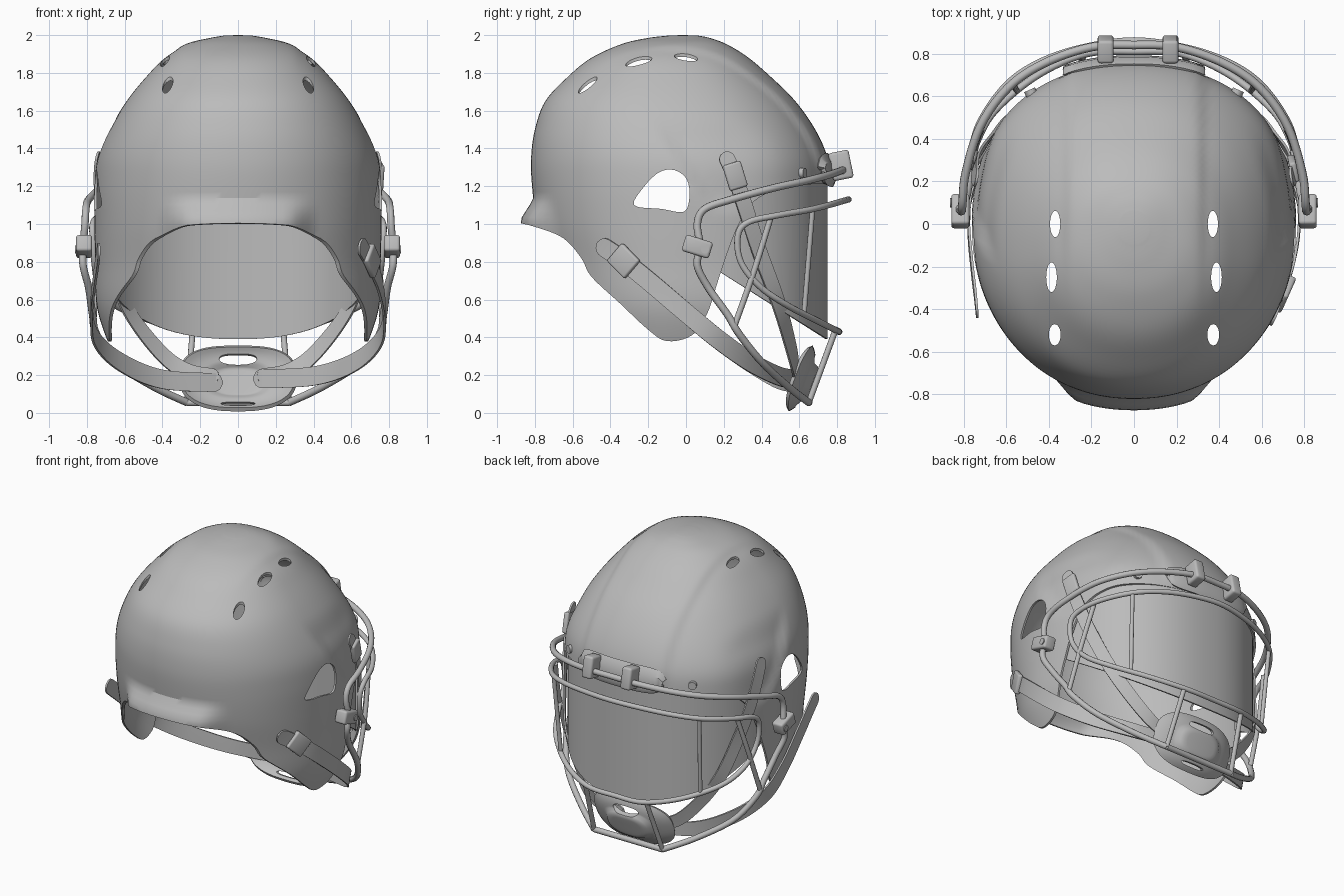
import bpy, bmesh, math
from mathutils import Vector, Matrix

if "Cube" in bpy.data.objects:
    bpy.data.objects.remove(bpy.data.objects["Cube"])

grey = bpy.data.materials.new("plain_grey")
grey.diffuse_color = (0.5, 0.5, 0.5, 1)
grey.use_nodes = True
grey.node_tree.nodes["Principled BSDF"].inputs["Base Color"].default_value = grey.diffuse_color


def step(a, b, v):
    t = max(0, min(1, (v - a) / (b - a)))
    return t * t * (3 - 2 * t)


def spline(pts, n=6, closed=False):
    """Smooth path through the points."""
    P = [Vector(p) for p in pts]
    m = len(P)
    get = (lambda i: P[i % m]) if closed else (lambda i: P[max(0, min(m - 1, i))])
    out = []
    for i in range(m if closed else m - 1):
        a, b, c, d = get(i - 1), get(i), get(i + 1), get(i + 2)
        for k in range(n):
            t = k / n
            out.append(0.5 * (2 * b + (c - a) * t + (2 * a - 5 * b + 4 * c - d) * t * t
                              + (3 * b - a - 3 * c + d) * t ** 3))
    return out if closed else out + [P[-1]]


def make(name, bm):
    bmesh.ops.recalc_face_normals(bm, faces=bm.faces[:])
    me = bpy.data.meshes.new(name)
    bm.to_mesh(me)
    bm.free()
    ob = bpy.data.objects.new(name, me)
    bpy.context.collection.objects.link(ob)
    return ob


def finish(ob, angle=35):
    """Apply modifiers or curve bevel, then smooth by angle."""
    bpy.context.view_layer.update()
    me = bpy.data.meshes.new_from_object(ob.evaluated_get(bpy.context.evaluated_depsgraph_get()))
    name = ob.name
    bpy.data.objects.remove(ob)
    new = bpy.data.objects.new(name, me)
    bpy.context.collection.objects.link(new)
    me.materials.clear()
    me.materials.append(grey)
    me.polygons.foreach_set("use_smooth", [True] * len(me.polygons))
    me.set_sharp_from_angle(angle=math.radians(angle))


def prism(bm, ring, offset):
    a = [bm.verts.new(p) for p in ring]
    b = [bm.verts.new(Vector(p) + Vector(offset)) for p in ring]
    bm.faces.new(a)
    bm.faces.new(b[::-1])
    for i in range(len(a)):
        j = (i + 1) % len(a)
        bm.faces.new((a[i], b[i], b[j], a[j]))


def thicken(ob, t, offset=-1):
    m = ob.modifiers.new("thickness", "SOLIDIFY")
    m.thickness, m.offset = t, offset


def boolean(ob, cutter, op):
    m = ob.modifiers.new("cut", "BOOLEAN")
    m.object, m.operation, m.solver = cutter, op, "EXACT"
    cutter.hide_render = True


def grid_faces(bm, rows, closed):
    for r, s in zip(rows, rows[1:]):
        n = len(r)
        for i in range(n if closed else n - 1):
            j = (i + 1) % n
            bm.faces.new((r[i], r[j], s[j], s[i]))


# Shell stations: height, half width, front and back lengths
stations = [(1.998, .07, .06, .09), (1.985, .145, .125, .19), (1.95, .265, .21, .34),
            (1.88, .385, .315, .50), (1.78, .485, .43, .625), (1.65, .59, .56, .745),
            (1.5, .68, .665, .80), (1.35, .742, .73, .82), (1.2, .76, .75, .815),
            (1.0, .76, .76, .79), (.8, .755, .77, .74), (.55, .745, .77, .68), (.3, .66, .7, .6)]


def section(w, f, b, a, yc=0):
    s, c = math.sin(a), math.cos(a)
    e = 2 / (2.12 + .16 * step(-.3, .5, c))
    return (w * math.copysign(abs(s) ** e, s),
            yc + (f - yc if c > 0 else b + yc) * math.copysign(abs(c) ** e, c))


bm = bmesh.new()
rows, N = [], 128
for z, w, f, b in spline([Vector(s) for s in stations], 6):
    row = []
    yc = -.02 - .1 * step(2.0, 1.9, z)
    yc *= step(1.25, 1.7, z)
    for i in range(N):
        x, y = section(w, f, b, 2 * math.pi * i / N, yc)
        # raised centre panel, flank recess and flared neck lip
        panel = step(.345, .285, abs(x)) * step(-.55, .05, y) * step(1.2, 1.35, z)
        d = Vector((x, y, max(0, z - 1.1))).normalized() * .02 * panel * step(.1, .35, math.hypot(x, y))
        s = y + .2 - (1.55 - z) * .657
        x *= 1 - .03 * (step(0, .08, s) * step(1.04, 1.16, z) * step(1.6, 1.42, z)
                        * step(.5, .65, abs(x)) * step(.55, .2, y))
        if y < 0:
            y -= .085 * max(0, min(1, (1.13 - z) / .11)) * step(.42, .26, abs(x))
        row.append(bm.verts.new((x + d.x, y + d.y, z + d.z * .4)))
    rows.append(row)
grid_faces(bm, rows, True)
top = bm.verts.new((0, -.02, 2.0))
for i in range(N):
    bm.faces.new((top, rows[0][i], rows[0][(i + 1) % N]))
shell = make("shell", bm)
thicken(shell, .014)

# Side outline that trims the face opening, jaw flaps and neck edge
edge = spline([(.8, 1.21), (.65, 1.21), (.5, 1.19), (.36, 1.12), (.28, 1.0), (.22, .85), (.17, .7),
               (.11, .52), (.03, .41), (-.1, .38), (-.2, .44), (-.35, .58), (-.5, .72), (-.555, .82),
               (-.65, .925), (-.8, .985), (-.95, 1.02)], 5)
outline = [(-1.2, 1.03), (-1.2, 2.3), (1.2, 2.3), (1.2, 1.21)] + [tuple(p) for p in edge]
bm = bmesh.new()
prism(bm, [(-1.2, y, z) for y, z in outline], (2.4, 0, 0))
trim = make("trim_cutter", bm)
boolean(shell, trim, "INTERSECT")

# Ear holes and crown vents
bm = bmesh.new()
ear = spline([(-.275, 1.1), (-.22, 1.2), (-.14, 1.275), (-.06, 1.285), (.005, 1.235), (.018, 1.14),
              (-.012, 1.065), (-.13, 1.08)], 4, True)
for sx in (-1, 1):
    prism(bm, [(sx * .45, y, z) for y, z in ear], (sx * .6, 0, 0))
    for cx, cy, rx, ry in ((.37, 0, .024, .062), (.387, -.25, .025, .07), (.372, -.52, .028, .05)):
        prism(bm, [(sx * cx + rx * math.cos(a * math.pi / 12), cy + ry * math.sin(a * math.pi / 12), 1.45)
                   for a in range(24)], (0, 0, .7))
holes = make("hole_cutter", bm)
boolean(shell, holes, "DIFFERENCE")
finish(shell, 32)
for c in (trim, holes):
    bpy.data.objects.remove(c)

# Face shield
bm = bmesh.new()
cols = []
for i in range(41):
    x, y = section(.725, .745, .7, math.radians(-79 + 158 * i / 40))
    low = .39 + (.745 - y) * .63
    cols.append([bm.verts.new((x, y, z)) for z in (low, 1.24)])
grid_faces(bm, cols, False)
visor = make("visor", bm)
thicken(visor, .01, 0)
finish(visor, 30)

# Brow bumper
bm = bmesh.new()
cols = []
for i in range(25):
    u = -1 + i / 12
    x, y = section(.79, .765, .7, math.asin(max(-1, min(1, u * .36))))
    h = .07 * max(0, 1 - abs(u) ** 6) ** .5 + .012
    cols.append([bm.verts.new((x, y + dy, 1.285 + s * h)) for s, dy in ((-1, 0), (-.7, .012), (.5, .005), (1, -.025))])
grid_faces(bm, cols, False)
bumper = make("brow_bumper", bm)
thicken(bumper, .03, 0)
finish(bumper)


def wire(name, pts, r=.02, mirror_path=False, n=6):
    if mirror_path:
        pts = [(-x, y, z) for x, y, z in pts[:0:-1]] + pts
    path = spline(pts, n)
    cu = bpy.data.curves.new(name, "CURVE")
    cu.dimensions, cu.bevel_depth, cu.bevel_resolution, cu.use_fill_caps = "3D", r, 3, True
    sp = cu.splines.new("POLY")
    sp.points.add(len(path) - 1)
    for q, p in zip(sp.points, path):
        q.co = (*p, 1)
    ob = bpy.data.objects.new(name, cu)
    bpy.context.collection.objects.link(ob)
    finish(ob, 50)


# Face cage
wire("cage_outer_bar", [(0, .84, 1.29), (.2, .83, 1.285), (.42, .755, 1.26), (.59, .64, 1.23), (.72, .46, 1.19),
                        (.79, .24, 1.13), (.805, .1, 1.08), (.81, .06, 1.0), (.82, .075, .88), (.82, .06, .78),
                        (.79, .12, .66), (.77, .22, .52), (.75, .28, .42), (.65, .4, .27), (.45, .54, .14),
                        (.27, .65, .055)], mirror_path=True)
wire("cage_bottom_bar", [(-.27, .65, .055), (.27, .65, .055)])
wire("cage_inner_top", [(0, .86, 1.13), (.25, .825, 1.12), (.45, .755, 1.1), (.6, .65, 1.075), (.72, .48, 1.045),
                        (.765, .33, 1.01), (.77, .275, .94), (.76, .29, .8), (.735, .39, .67), (.65, .535, .57),
                        (.45, .70, .485), (.22, .80, .435), (0, .81, .43)], r=.017, mirror_path=True)


def block(name, loc, size, rot=(0, 0, 0), bevel=.015):
    bm = bmesh.new()
    bmesh.ops.create_cube(bm, size=1)
    bmesh.ops.scale(bm, vec=size, verts=bm.verts)
    bmesh.ops.bevel(bm, geom=bm.edges[:], offset=bevel, segments=3, profile=.5, affect="EDGES")
    R = Matrix.Rotation(rot[2], 3, "Z") @ Matrix.Rotation(rot[0], 3, "X")
    bmesh.ops.transform(bm, matrix=Matrix.Translation(loc) @ R.to_4x4(), verts=bm.verts)
    finish(make(name, bm))


def ribbon(name, pts, width=.1, back_turn=.9):
    path = spline(pts, 12)
    total = sum((b - a).length for a, b in zip(path, path[1:]))
    bm, rows, run = bmesh.new(), [], 0
    for i, p in enumerate(path):
        if i:
            run += (p - path[i - 1]).length
        t = path[min(i + 1, len(path) - 1)] - path[max(i - 1, 0)]
        side = t.cross(Vector((p.x, p.y * (.9 if p.y > 0 else back_turn), 0))).normalized()
        e = max(0, min(1, min(run, total - run) / (width / 2)))
        h = width / 2 * max(.08, math.sqrt(1 - (1 - e) ** 2))
        rows.append([bm.verts.new(p + side * h * s) for s in (-1, 0, 1)])
    grid_faces(bm, rows, False)
    ob = make(name, bm)
    thicken(ob, .012, 0)
    finish(ob)


for sx, tag in ((1, "right"), (-1, "left")):
    m = lambda pts: [(sx * x, y, z) for x, y, z in pts]
    # cage struts
    wire("cage_upright_" + tag, m([(.575, .67, 1.08), (.55, .625, .525)]), .014)
    wire("cage_side_strut_" + tag, m([(.715, .45, 1.04), (.75, .36, .75), (.765, .26, .47)]), .016)
    wire("cage_chin_strut_" + tag, m([(.24, .79, .435), (.27, .65, .055)]), .016)
    # cage clips with screw heads
    block("side_clip_" + tag, (sx * .815, .06, .88), (.085, .15, .09), (-.3, 0, 0))
    wire("side_clip_screw_" + tag, m([(.85, .1, .865), (.863, .1, .865)]), .022, n=1)
    block("top_clip_" + tag, (sx * .152 + .019, .82, 1.31), (.075, .11, .15), (.2, 0, 0))
    wire("shield_screw_" + tag, m([(.47, .585, 1.27), (.49, .63, 1.27)]), .028, n=1)
    # upper chin strap
    ribbon("upper_strap_" + tag, m([(.74, .2, 1.38), (.747, .25, 1.27), (.735, .31, 1.1), (.69, .38, .88), (.6, .49, .58),
                                    (.42, .56, .33), (.27, .58, .22), (.1, .565, .19)]), .085)

# Lower chin straps: right one buckled to the shell, left one hanging straight
chin_end = [(.775, 0, .53), (.75, .17, .39), (.62, .34, .27), (.4, .49, .195), (.08, .575, .18)]
ribbon("lower_strap_right", [(.645, -.47, .90), (.69, -.35, .82), (.745, -.2, .70)] + chin_end)
ribbon("lower_strap_left", [(-.735, -.43, .88), (-.745, -.33, .80), (-.76, -.2, .695)]
       + [(-x, y, z - .02 * step(.7, .3, x)) for x, y, z in chin_end], back_turn=.1)

# Right side buckles
block("lower_buckle", (.71, -.33, .805), (.035, .14, .13), (-.75, 0, -.42), .012)
block("upper_buckle", (.748, .26, 1.255), (.035, .1, .14), (.3, 0, .2), .012)

# Chin cup: a dished rounded pad with two slots
bm = bmesh.new()
up, out = Vector((0, .34, .94)), Vector((0, .94, -.34))
centre = Vector((0, .60, .185))
rows = []
for k in range(1, 15):
    r = k / 14
    row = []
    for i in range(64):
        a = 2 * math.pi * i / 64
        c, s = math.cos(a), math.sin(a)
        u = .305 * r * math.copysign(abs(c) ** .75, c)
        v = .178 * r * math.copysign(abs(s) ** .75, s)
        h = .045 * (1 - r ** 4) + .025 * step(.6, .45, r) - .03 * (u / .3) ** 2
        row.append(bm.verts.new(centre + Vector((u, 0, 0)) + up * v + out * h))
    rows.append(row)
grid_faces(bm, rows, True)
bm.faces.new(rows[0])
cup = make("chin_cup", bm)
thicken(cup, .022, 0)
bm = bmesh.new()
for v, hw, hh in ((.115, .1, .026), (-.14, .09, .012)):
    ring = [centre + up * (v + hh * math.sin(a * math.pi / 12)) - out * .2
            + Vector((hw * math.copysign(abs(math.cos(a * math.pi / 12)) ** .6, math.cos(a * math.pi / 12)), 0, 0))
            for a in range(24)]
    prism(bm, ring, out * .4)
slots = make("slot_cutter", bm)
boolean(cup, slots, "DIFFERENCE")
finish(cup)
bpy.data.objects.remove(slots)
